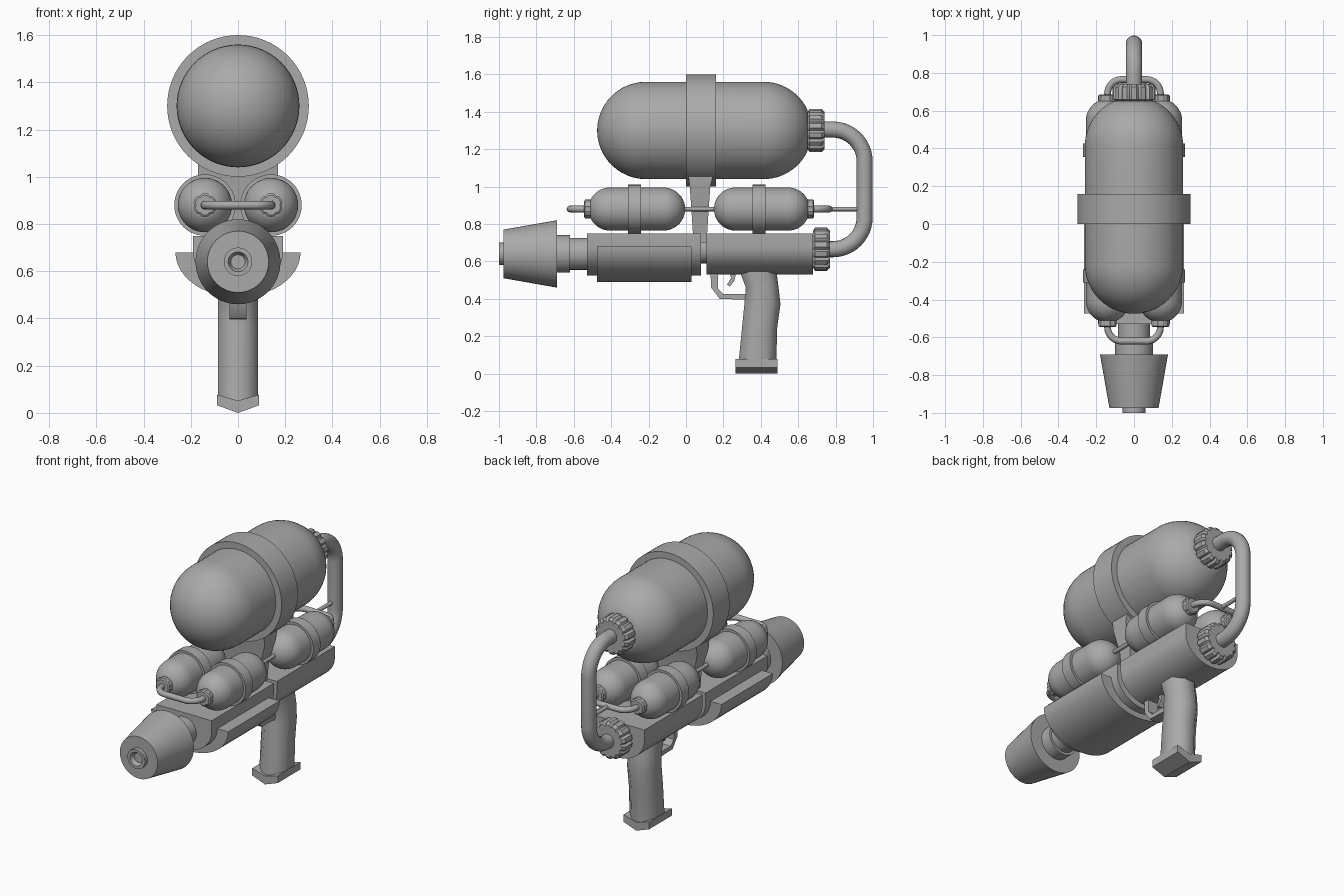
import bpy, bmesh, math
from mathutils import Vector

cube = bpy.data.objects.get("Cube")
if cube:
    bpy.data.objects.remove(cube)

grey = bpy.data.materials.new("mid grey")
grey.use_nodes = True
grey.diffuse_color = (0.4, 0.4, 0.4, 1)
grey.node_tree.nodes["Principled BSDF"].inputs["Base Color"].default_value = (0.4, 0.4, 0.4, 1)


def finish(name, bm, angle=35):
    bmesh.ops.remove_doubles(bm, verts=bm.verts, dist=1e-5)
    bmesh.ops.recalc_face_normals(bm, faces=bm.faces)
    mesh = bpy.data.meshes.new(name)
    bm.to_mesh(mesh)
    bm.free()
    mesh.materials.append(grey)
    ob = bpy.data.objects.new(name, mesh)
    bpy.context.collection.objects.link(ob)
    bpy.ops.object.select_all(action='DESELECT')
    ob.select_set(True)
    bpy.context.view_layer.objects.active = ob
    bpy.ops.object.shade_smooth_by_angle(angle=math.radians(angle))
    return ob


def loft(name, rings, angle=35):
    """Skin closed rings of points and cap both ends."""
    bm = bmesh.new()
    loops = [[bm.verts.new(p) for p in ring] for ring in rings]
    n = len(loops[0])
    for a, b in zip(loops, loops[1:]):
        for i in range(n):
            j = (i + 1) % n
            bm.faces.new((a[i], a[j], b[j], b[i]))
    bm.faces.new(loops[0])
    bm.faces.new(loops[-1])
    return finish(name, bm, angle)


def lathe(name, profile, x, z, sides=48, notch=0):
    """Turn (y, radius) pairs around an axis along y; notch makes a ribbed rim."""
    rings = []
    for y, r in profile:
        ring = []
        for i in range(sides):
            a = math.tau * i / sides
            rr = r - (notch if i % 4 == 0 else 0)
            ring.append((x + rr * math.cos(a), y, z + rr * math.sin(a)))
        rings.append(ring)
    return loft(name, rings)


def capsule(y0, y1, r, cut0, cut1, steps=12):
    """Rounded tank profile; cut0 and cut1 are the flat radii at its ends."""
    def dome(cut):
        a0 = math.asin(cut / r)
        return [a0 + (math.pi / 2 - a0) * i / steps for i in range(steps + 1)]
    d0, d1 = dome(cut0), dome(cut1)
    c0, c1 = y0 + r * math.cos(d0[0]), y1 - r * math.cos(d1[0])
    return ([(c0 - r * math.cos(a), r * math.sin(a)) for a in d0]
            + [(c1 + r * math.cos(a), r * math.sin(a)) for a in reversed(d1)])


def extrude(name, outline, depth, axis):
    """Extrude a 2D outline: along x for (y, z) points, along y for (x, z) points."""
    place = (lambda u, v, d: (d, u, v)) if axis == 'X' else (lambda u, v, d: (u, d, v))
    return loft(name, [[place(u, v, d) for u, v in outline] for d in depth])


def tube(name, points, radius, bend=0.0, steps=10, sides=16):
    """Round pipe through the points, with rounded corners."""
    pts = [Vector(p) for p in points]
    path = [pts[0]]
    for p, q, s in zip(pts, pts[1:], pts[2:]):
        a, b = q + (p - q).normalized() * bend, q + (s - q).normalized() * bend
        centre = a + b - q
        for i in range(steps + 1):
            t = math.pi / 2 * i / steps
            path.append(centre + (a - centre) * math.cos(t) + (b - centre) * math.sin(t))
    path.append(pts[-1])
    # Every pipe bends in one plane, so a fixed side vector keeps the rings aligned
    side = (pts[1] - pts[0]).cross(pts[-2] - pts[1])
    side = side.normalized() if side.length > 1e-6 else Vector((0, 0, 1))
    rings = []
    for i, p in enumerate(path):
        d = (path[min(i + 1, len(path) - 1)] - path[max(i - 1, 0)]).normalized()
        up = d.cross(side)
        rings.append([p + radius * (math.cos(math.tau * k / sides) * side
                      + math.sin(math.tau * k / sides) * up) for k in range(sides)])
    return loft(name, rings)


def trough(half, top, shoulder, bottom, steps=24):
    """Flat-topped section with a half-round underside."""
    arc = [math.pi * i / steps for i in range(steps + 1)]
    pts = [(half * math.cos(a), shoulder - (shoulder - bottom) * math.sin(a)) for a in arc]
    return pts + ([(-half, top), (half, top)] if top > shoulder else [])


# Main tank with its band and strut
TANK_Z, BARREL_Z, SMALL_Z = 1.30, 0.64, 0.88
lathe("main_tank", capsule(-0.475, 0.65, 0.26, 0.004, 0.11), 0, TANK_Z, 64)
lathe("main_tank_band", [(0, 0.25), (0, 0.3), (0.16, 0.3), (0.16, 0.25)], 0, TANK_Z, 64)
loft("tank_strut", [[(x, y, z) for x, y in ((-w, a), (w, a), (w, b), (-w, b))]
                    for z, w, a, b in ((0.7, 0.12, 0.04, 0.11), (0.86, 0.13, 0.03, 0.12),
                                       (1.0, 0.17, 0.02, 0.13), (1.08, 0.17, 0.01, 0.15))])

# Ribbed caps and the big return pipe
for name, y, z in (("upper_cap", 0.65, 1.30), ("lower_cap", 0.68, 0.665)):
    lathe(name, [(y, 0.1), (y + 0.01, 0.115), (y + 0.075, 0.115), (y + 0.09, 0.1)],
          0, z, 56, 0.012)
tube("return_pipe", [(0, 0.72, 1.305), (0, 0.955, 1.305), (0, 0.955, 0.665), (0, 0.75, 0.665)],
     0.043, 0.17, 12, 20)

# Four small tanks with bands and caps
for side, x in (("left", 0.14), ("right", -0.14)):
    front = capsule(-0.51, -0.005, 0.115, 0.05, 0.01)
    rear = capsule(0.15, 0.65, 0.115, 0.01, 0.05)
    for end, shape, band, cap in (("front", front, -0.31, -0.545), ("rear", rear, 0.355, 0.645)):
        label = f"{end}_{side}"
        lathe(f"{label}_small_tank", shape, x, SMALL_Z)
        lathe(f"{label}_small_band", [(band, 0.11), (band, 0.13), (band + 0.07, 0.13),
                                      (band + 0.07, 0.11)], x, SMALL_Z)
        lathe(f"{label}_small_cap", [(cap, 0.042), (cap + 0.006, 0.05), (cap + 0.034, 0.05),
                                     (cap + 0.04, 0.042)], x, SMALL_Z, 24, 0.005)
    tube(f"{side}_link_rod", [(x, -0.02, SMALL_Z), (x, 0.17, SMALL_Z)], 0.012)

# Thin pipes joining the small tanks
for name, y0, y1 in (("front_link_pipe", -0.53, -0.62), ("rear_link_pipe", 0.66, 0.765)):
    tube(name, [(-0.14, y0, SMALL_Z), (-0.14, y1, SMALL_Z), (0.14, y1, SMALL_Z),
                (0.14, y0, SMALL_Z)], 0.018, 0.075)
tube("feed_pipe", [(0, 0.76, SMALL_Z), (0, 0.93, SMALL_Z)], 0.012)

# Body halves, joint and sliding foregrip
extrude("front_body", trough(0.19, 0.75, 0.68, 0.525), (-0.53, 0.08), 'Y')
extrude("rear_body", trough(0.19, 0.75, 0.68, 0.53), (0.11, 0.68), 'Y')
lathe("body_joint", [(0.06, 0.075), (0.13, 0.075)], 0, 0.665)
extrude("foregrip", trough(0.265, 0.68, 0.68, 0.49), (-0.475, 0.03), 'Y')

# Nozzle with a hollow tip
lathe("nozzle_neck", [(-0.64, 0.085), (-0.51, 0.085)], 0, BARREL_Z)
lathe("nozzle_collar", [(-0.70, 0.1), (-0.62, 0.1)], 0, BARREL_Z)
lathe("nozzle_cone", [(-0.975, 0.13), (-0.69, 0.18)], 0, BARREL_Z)
lathe("nozzle_tip", [(-0.96, 0.06), (-1, 0.06), (-1, 0.042), (-0.975, 0.03), (-0.975, 0.015),
                     (-0.965, 0.012)], 0, BARREL_Z)


# Handle: rounded eight-sided sections from top to bottom
def grip_ring(z, y0, y1, w):
    m, h = (y0 + y1) / 2, (y1 - y0) / 2
    section = ((0.4, -1), (1, -0.5), (1, 0.5), (0.4, 1), (-0.4, 1), (-1, 0.5), (-1, -0.5), (-0.4, -1))
    return [(w * u, m + h * v, z) for u, v in section]


loft("handle", [grip_ring(*r) for r in (
    (0.6, 0.28, 0.48, 0.085), (0.54, 0.29, 0.485, 0.085), (0.46, 0.32, 0.495, 0.085),
    (0.37, 0.312, 0.505, 0.085), (0.25, 0.3, 0.488, 0.085), (0.05, 0.28, 0.482, 0.085))], 50)
extrude("handle_base", [(-0.088, 0.08), (-0.088, 0.035), (0, 0.003), (0.088, 0.035),
                        (0.088, 0.08), (0, 0.055)], (0.265, 0.488), 'Y')

# Trigger and guard
extrude("trigger_guard", [(0.13, 0.55), (0.135, 0.46), (0.18, 0.4), (0.32, 0.395), (0.32, 0.425),
                          (0.2, 0.425), (0.17, 0.455), (0.17, 0.55)], (-0.035, 0.035), 'X')
extrude("trigger", [(0.235, 0.55), (0.24, 0.51), (0.22, 0.475), (0.235, 0.465), (0.26, 0.5),
                    (0.27, 0.55)], (-0.018, 0.018), 'X')

# Stand the model exactly on the floor
for ob in bpy.context.collection.objects:
    if ob.name != "handle_base" and ob.type == 'MESH':
        continue
    if ob.name == "handle_base":
        ob.location.z = -0.003
